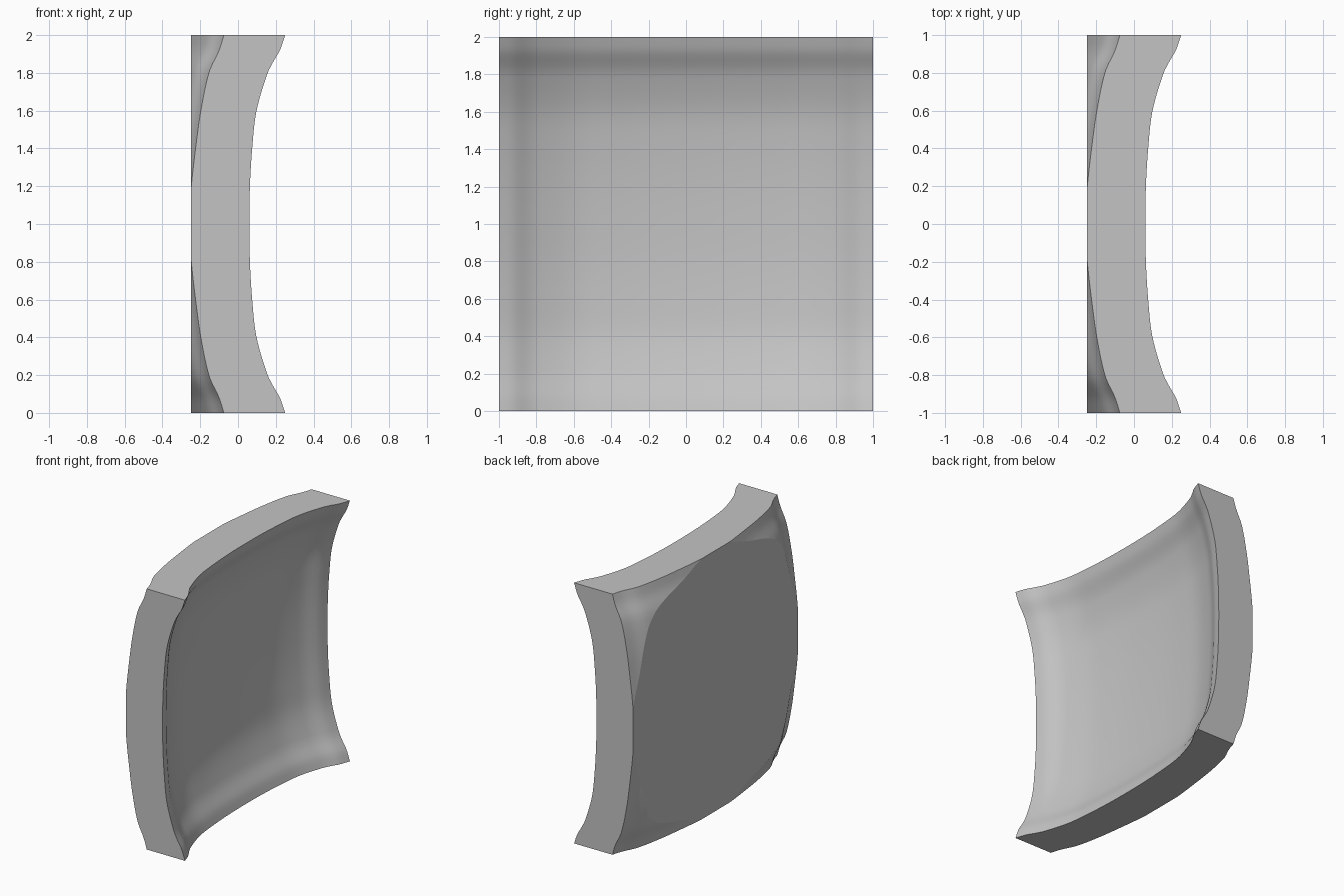
import bpy, bmesh, math

if "Cube" in bpy.data.objects:
    bpy.data.objects.remove(bpy.data.objects["Cube"])

FRONT = [(0, 0), (.2, .003), (.4, .015), (.6, .038), (.8, .097), (.86, .127), (.92, .162), (1, .19)]
BACK = [(0, 0), (.17, .005), (.42, .033), (.61, .06), (.81, .104), (.92, .155), (1, .18)]
FRONT_DEPTH, BACK_DEPTH, FLAT_X = -.13, -.435, -.25


def rise(points, t):
    """Smooth curve through the profile points, mirrored about the centre."""
    t = abs(t)
    pts = [(-points[1][0], points[1][1])] + points
    pts.append((2 * pts[-1][0] - pts[-2][0], 2 * pts[-1][1] - pts[-2][1]))
    for i in range(1, len(pts) - 2):
        (t0, v0), (t1, v1), (t2, v2), (t3, v3) = pts[i - 1:i + 3]
        if t <= t2 + 1e-6:
            h, s = t2 - t1, (t - t1) / (t2 - t1)
            m1, m2 = h * (v2 - v0) / (t2 - t0), h * (v3 - v1) / (t3 - t1)
            return ((2*s**3 - 3*s*s + 1) * v1 + (s**3 - 2*s*s + s) * m1
                    + (3*s*s - 2*s**3) * v2 + (s**3 - s*s) * m2)
    return points[-1][1]


# Grid lines, closer together towards the rim
N = 25
half = [math.sin(math.pi / 2 * i / N) * .5 + .5 * i / N for i in range(N + 1)]
steps = [-t for t in reversed(half[1:])] + half
last = len(steps) - 1

bm = bmesh.new()


def dished_sheet(points, depth):
    grid = [[bm.verts.new((depth + rise(points, y) + rise(points, z), y, z + 1))
             for z in steps] for y in steps]
    for i in range(last):
        for j in range(last):
            bm.faces.new((grid[i][j], grid[i + 1][j], grid[i + 1][j + 1], grid[i][j + 1]))
    return grid


# Hollow front and bulging back
front = dished_sheet(FRONT, FRONT_DEPTH)
back = dished_sheet(BACK, BACK_DEPTH)

# Four flat rim walls
for k in range(last):
    for e in (0, last):
        bm.faces.new((front[e][k], front[e][k + 1], back[e][k + 1], back[e][k]))
        bm.faces.new((front[k][e], front[k + 1][e], back[k + 1][e], back[k][e]))

# Slice the bulge to a flat back
bmesh.ops.bisect_plane(bm, geom=bm.verts[:] + bm.edges[:] + bm.faces[:], dist=1e-6,
                       plane_co=(FLAT_X, 0, 0), plane_no=(1, 0, 0), clear_inner=True)
bmesh.ops.holes_fill(bm, edges=[e for e in bm.edges if e.is_boundary], sides=0)
bmesh.ops.recalc_face_normals(bm, faces=bm.faces[:])

mesh = bpy.data.meshes.new("dished_panel")
bm.to_mesh(mesh)
bm.free()
panel = bpy.data.objects.new("dished_panel", mesh)
bpy.context.collection.objects.link(panel)

grey = bpy.data.materials.new("light grey")
grey.diffuse_color = (.55, .55, .55, 1)
grey.use_nodes = True
grey.node_tree.nodes["Principled BSDF"].inputs["Base Color"].default_value = grey.diffuse_color
mesh.materials.append(grey)

bpy.context.view_layer.objects.active = panel
panel.select_set(True)
bpy.ops.object.shade_smooth_by_angle(angle=math.radians(15))
